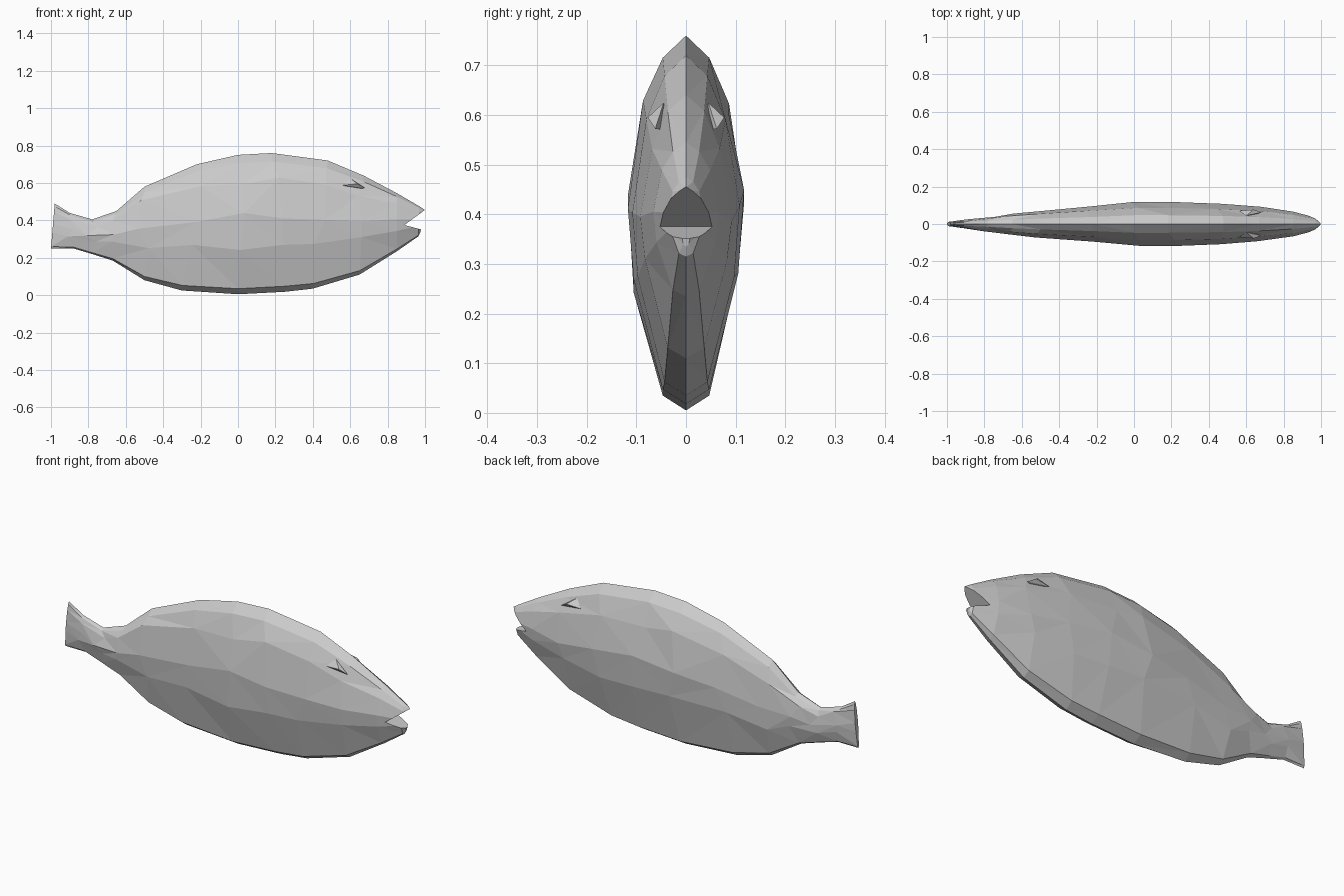
import bpy
import bmesh
import random

random.seed(4)
cube = bpy.data.objects.get("Cube")
if cube:
    bpy.data.objects.remove(cube, do_unlink=True)

grey = bpy.data.materials.new("fish_grey")
grey.use_nodes = True
grey.diffuse_color = (0.6, 0.6, 0.6, 1)
grey.node_tree.nodes["Principled BSDF"].inputs["Base Color"].default_value = grey.diffuse_color


def finish(bm, name):
    """Turn a bmesh into a flat shaded grey object."""
    bmesh.ops.recalc_face_normals(bm, faces=bm.faces[:])
    mesh = bpy.data.meshes.new(name)
    bm.to_mesh(mesh)
    bm.free()
    mesh.materials.append(grey)
    obj = bpy.data.objects.new(name, mesh)
    bpy.context.scene.collection.objects.link(obj)
    return obj


# Body stations: x at belly, x at back, belly z, back z, half width
stations = [
    (-1.0, -0.98, 0.25, 0.49, 0.012),
    (-0.88, -0.9, 0.25, 0.44, 0.025),
    (-0.78, -0.78, 0.22, 0.405, 0.038),
    (-0.67, -0.65, 0.185, 0.45, 0.056),
    (-0.5, -0.5, 0.08, 0.58, 0.072),
    (-0.3, -0.22, 0.025, 0.70, 0.094),
    (0.0, 0.0, 0.005, 0.75, 0.117),
    (0.25, 0.18, 0.018, 0.76, 0.117),
    (0.4, 0.48, 0.035, 0.72, 0.108),
    (0.65, 0.67, 0.11, 0.64, 0.092),
    (0.85, 0.85, 0.235, 0.545, 0.066),
    (0.965, 0.97, 0.315, 0.475, 0.036),
    (0.975, 1.0, 0.335, 0.455, 0.014),
]
# Half cross-section: share of half width, share of height
section = [(0, 0), (0.4, 0.04), (0.9, 0.35), (1, 0.55), (0.74, 0.82), (0.4, 0.94), (0, 1)]
ring_shape = section + [(-w, h) for w, h in section[-2:0:-1]]

bm = bmesh.new()
rings = []
for i, (xb, xt, zb, zt, half) in enumerate(stations):
    inner = 0 < i < len(stations) - 3
    ring = []
    for w, h in ring_shape:
        wobble = 0.035 if inner and 0.1 < h < 0.9 else 0
        x = xb + (xt - xb) * h + random.uniform(-wobble, wobble)
        z = zb + (zt - zb) * h + random.uniform(-wobble, wobble) * (zt - zb)
        ring.append(bm.verts.new((x, w * half, z)))
    rings.append(ring)
for a, b in zip(rings, rings[1:]):
    for j in range(len(a)):
        k = (j + 1) % len(a)
        bm.faces.new((a[j], a[k], b[k], b[j]))
bm.faces.new(rings[0])
bm.faces.new(rings[-1])
bmesh.ops.triangulate(bm, faces=bm.faces[:], quad_method="SHORT_EDGE")
body = finish(bm, "fish_body")

# Wedge that opens the mouth
bm = bmesh.new()
wedge = [(0.89, 0.375), (1.06, 0.5), (1.06, 0.33)]
sides = [[bm.verts.new((x, y, z)) for x, z in wedge] for y in (-0.2, 0.2)]
for side in sides:
    bm.faces.new(side)
for j in range(3):
    k = (j + 1) % 3
    bm.faces.new((sides[0][j], sides[0][k], sides[1][k], sides[1][j]))
cutter = finish(bm, "mouth_cutter")
cutter.hide_render = True
cutter.hide_set(True)
cut = body.modifiers.new("mouth", "BOOLEAN")
cut.operation = "DIFFERENCE"
cut.solver = "EXACT"
cut.object = cutter

# Small brow ridge over each eye
for name, s in (("left_brow", 1), ("right_brow", -1)):
    bm = bmesh.new()
    points = [(0.56, 0.07, 0.588), (0.68, 0.062, 0.572), (0.64, 0.077, 0.595),
              (0.6, 0.045, 0.625), (0.62, 0.04, 0.57)]
    for x, y, z in points:
        bm.verts.new((x, s * y, z))
    bmesh.ops.convex_hull(bm, input=bm.verts[:])
    finish(bm, name)
